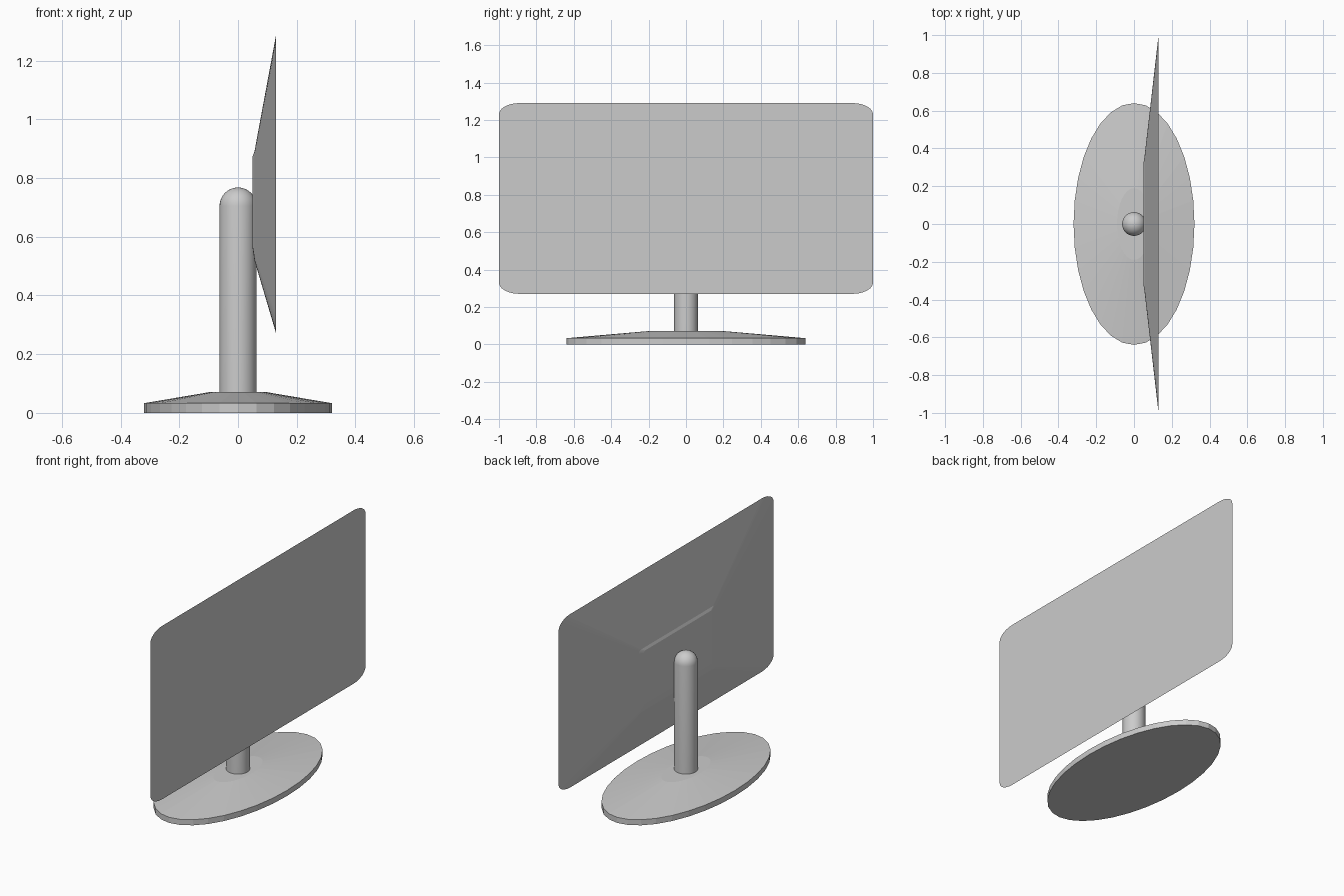
import bpy, bmesh
from math import sin, cos, pi, radians

cube = bpy.data.objects.get("Cube")
if cube:
    bpy.data.objects.remove(cube, do_unlink=True)

grey = bpy.data.materials.new("light_grey")
grey.use_nodes = True
colour = (0.6, 0.6, 0.6, 1)
grey.diffuse_color = colour
grey.node_tree.nodes["Principled BSDF"].inputs["Base Color"].default_value = colour


def loft(name, rings, smooth=None):
    """Skin a stack of equal-length rings and cap both ends."""
    bm = bmesh.new()
    loops = [[bm.verts.new(p) for p in ring] for ring in rings]
    for a, b in zip(loops, loops[1:]):
        for i in range(len(a)):
            j = (i + 1) % len(a)
            bm.faces.new((a[i], a[j], b[j], b[i]))
    bm.faces.new(loops[0])
    bm.faces.new(loops[-1])
    bmesh.ops.recalc_face_normals(bm, faces=bm.faces)
    mesh = bpy.data.meshes.new(name)
    bm.to_mesh(mesh)
    bm.free()
    mesh.materials.append(grey)
    obj = bpy.data.objects.new(name, mesh)
    bpy.context.collection.objects.link(obj)
    if smooth:
        bpy.ops.object.select_all(action='DESELECT')
        obj.select_set(True)
        bpy.context.view_layer.objects.active = obj
        bpy.ops.object.shade_smooth_by_angle(angle=radians(smooth))
    return obj


def ellipse(rx, ry, z, n=32):
    return [(rx * cos(2 * pi * i / n), ry * sin(2 * pi * i / n), z) for i in range(n)]


def panel_outline(x, half_y, z_low, z_high, ry, rz, steps=6):
    """Rectangle in the YZ plane with elliptical corners."""
    points = []
    corners = [(1, 1), (-1, 1), (-1, -1), (1, -1)]
    for k, (sy, sz) in enumerate(corners):
        cy = sy * (half_y - ry)
        cz = z_high - rz if sz > 0 else z_low + rz
        for s in range(steps + 1):
            a = (k + s / steps) * pi / 2
            points.append((x, cy + ry * cos(a), cz + rz * sin(a)))
    return points


# Oval foot with a shallow sloping top
loft("base", [ellipse(0.32, 0.64, 0), ellipse(0.32, 0.64, 0.033),
              ellipse(0.09, 0.19, 0.072)])

# Round post with a domed top
radius, shoulder = 0.063, 0.705
dome = [ellipse(radius * cos(a), radius * cos(a), shoulder + radius * sin(a))
        for a in [radians(d) for d in range(0, 90, 11)]]
loft("post", [ellipse(radius, radius, 0.05)] + dome, 40)

# Screen: flat front, tapering back with a small chamfer round the rear plate
loft("screen", [panel_outline(0.13, 1, 0.27, 1.29, 0.11, 0.06),
                panel_outline(0.056, 0.36, 0.52, 0.89, 0.03, 0.02),
                panel_outline(0.05, 0.32, 0.56, 0.875, 0.02, 0.015)])
